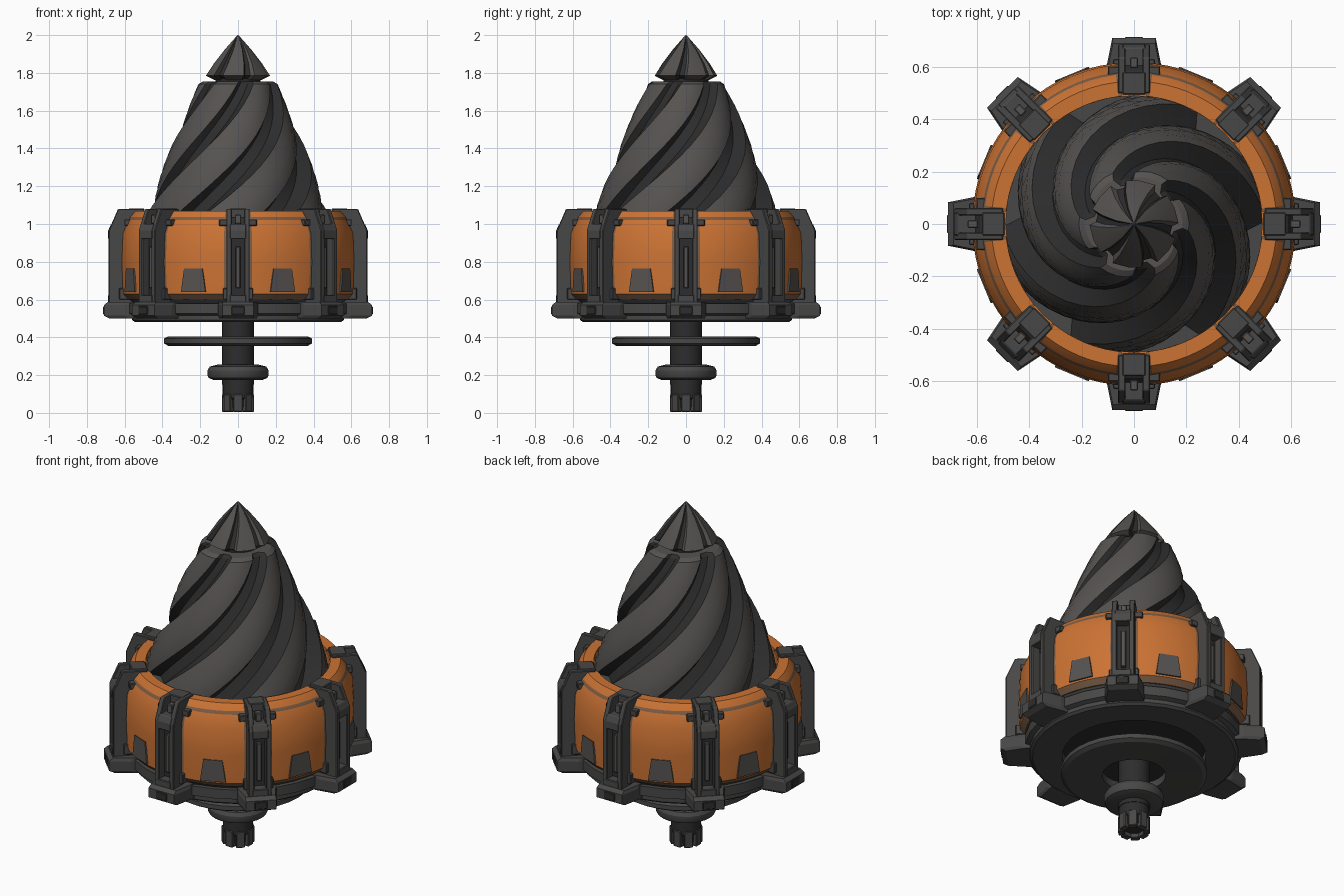
import bpy, bmesh
from math import sin, cos, pi, radians

cube = bpy.data.objects.get("Cube")
if cube:
    bpy.data.objects.remove(cube, do_unlink=True)


def material(name, color):
    m = bpy.data.materials.new(name)
    m.use_nodes = True
    m.diffuse_color = (*color, 1)
    m.node_tree.nodes["Principled BSDF"].inputs["Base Color"].default_value = (*color, 1)
    return m


ORANGE = material("orange_paint", (0.6, 0.17, 0.034))
WORN = material("worn_paint", (0.2, 0.11, 0.06))
STEEL = material("steel_grey", (0.092, 0.086, 0.081))
FRAME = material("frame_grey", (0.066, 0.064, 0.063))
DARK = material("dark_grey", (0.026, 0.026, 0.026))


def loft(name, rings, mats, wrap=False, accent=(), accent_rows=(), accent_caps=False,
         bevel=0, smooth=True):
    """Skin closed rings of points; accent columns, rows and caps take the second material."""
    bm = bmesh.new()
    rows = [[bm.verts.new(p) for p in ring] for ring in rings]
    n = len(rows[0])
    pairs = list(zip(rows, rows[1:])) + ([(rows[-1], rows[0])] if wrap else [])
    for j, (a, b) in enumerate(pairs):
        for i in range(n):
            k = (i + 1) % n
            f = bm.faces.new((a[i], a[k], b[k], b[i]))
            f.material_index = int(i in accent or j in accent_rows)
    if not wrap:
        for row in (rows[0], rows[-1]):
            bm.faces.new(row).material_index = int(accent_caps)
    bmesh.ops.recalc_face_normals(bm, faces=bm.faces)
    mesh = bpy.data.meshes.new(name)
    bm.to_mesh(mesh)
    bm.free()
    for m in mats:
        mesh.materials.append(m)
    obj = bpy.data.objects.new(name, mesh)
    bpy.context.collection.objects.link(obj)
    if bevel:
        mod = obj.modifiers.new("soft_edges", "BEVEL")
        mod.width, mod.segments = bevel, 1
    if smooth:
        bpy.ops.object.select_all(action="DESELECT")
        obj.select_set(True)
        bpy.context.view_layer.objects.active = obj
        bpy.ops.object.shade_smooth_by_angle(angle=radians(28))
    return obj


def polar(r, a, z):
    return (r * cos(a), r * sin(a), z)


def stack(name, profile, mat, n=24):
    """Solid turned part from (radius, height) pairs."""
    rings = [[polar(r, 2 * pi * i / n, z) for i in range(n)] for r, z in profile]
    return loft(name, rings, [mat])


def turned_ring(name, profile, mat, n=32):
    """Hollow turned part from a closed (radius, height) loop."""
    rings = [[polar(r, 2 * pi * j / n, z) for r, z in profile] for j in range(n)]
    return loft(name, rings, [mat], wrap=True)


def prism(name, profile, t0, t1, mat, bevel=0.004):
    """Radial (radius, height) outline extruded sideways from t0 to t1."""
    return loft(name, [[(r, t, z) for r, z in profile] for t in (t0, t1)],
                [mat], bevel=bevel, smooth=False)


def block(name, r0, r1, t0, t1, z0, z1, mat):
    return prism(name, [(r0, z0), (r1, z0), (r1, z1), (r0, z1)], t0, t1, mat)


def around(obj, count=8, start=0.0):
    """Repeat a part around the vertical axis, sharing its mesh."""
    obj.rotation_euler.z = start
    for i in range(1, count):
        c = obj.copy()
        c.name = f"{obj.name}_{i + 1}"
        c.rotation_euler.z = start + 2 * pi * i / count
        bpy.context.collection.objects.link(c)


# Drive shaft with notched end, collar and floating disc
stack("drive_shaft", [(0.085, 0.15), (0.085, 0.56)], DARK, 16)
stack("shaft_end", [(0.07, 0.03), (0.07, 0.07), (0.082, 0.08), (0.082, 0.18)], DARK, 16)
around(block("shaft_tooth", 0.05, 0.085, -0.024, 0.024, 0.005, 0.1, FRAME), 8)
stack("shaft_collar", [(0.13, 0.175), (0.155, 0.185), (0.162, 0.2), (0.162, 0.225),
                       (0.15, 0.245), (0.11, 0.255)], FRAME)
turned_ring("spacer_disc", [(0.17, 0.36), (0.37, 0.355), (0.392, 0.368), (0.392, 0.393),
                            (0.37, 0.405), (0.17, 0.405)], FRAME)

# Base plate, recessed underneath
turned_ring("base_plate", [(0.385, 0.48), (0.545, 0.48), (0.56, 0.492), (0.56, 0.515),
                           (0.585, 0.525), (0.585, 0.58), (0.385, 0.58)], FRAME)
stack("base_recess", [(0.4, 0.54), (0.4, 0.58)], DARK)

# Drum core and eight painted panels with worn edges
stack("drum_core", [(0.55, 0.57), (0.58, 0.6), (0.58, 0.95), (0.54, 1.0), (0.45, 1.0)], FRAME, 32)
outline = [(0.49, 0.6), (0.585, 0.6), (0.612, 0.63), (0.618, 0.8), (0.612, 0.95), (0.582, 1.02),
           (0.573, 1.037), (0.545, 1.07), (0.49, 1.07)]
spread = [-17, -15.6, -10, -5, 0, 5, 10, 15.6, 17]
panel_rings = [[polar(r, radians(a), z) for r, z in outline] for a in spread]
around(loft("drum_panel", panel_rings, [ORANGE, WORN], accent=(0, 1, 5),
            accent_rows=(0, len(spread) - 2), accent_caps=True), start=pi / 8)

# Inner rim closing the gaps between panels
turned_ring("drum_rim", [(0.49, 0.98), (0.56, 0.98), (0.56, 1.03), (0.535, 1.06), (0.49, 1.06)], ORANGE)

# Tapered latch plate low on each panel
latch = [[(r, s * w, z) for s, w, z in ((-1, 0.07, 0.64), (1, 0.07, 0.64),
                                        (1, 0.052, 0.765), (-1, 0.052, 0.765))]
         for r in (0.612, 0.621)]
around(loft("panel_latch", latch, [STEEL], smooth=False), start=pi / 8)

# Eight ribs: two rails, recessed web and cross bars
rail = [(0.56, 0.56), (0.685, 0.56), (0.685, 0.965), (0.635, 1.08), (0.5, 1.08), (0.5, 1.0)]
web = [(0.55, 0.56), (0.635, 0.56), (0.635, 0.95), (0.585, 1.035), (0.5, 1.035), (0.5, 1.0)]
bend = [(0.58, 0.92), (0.687, 0.92), (0.687, 0.966), (0.672, 1.0), (0.58, 1.0)]
crown = [(0.495, 1.0), (0.58, 1.0), (0.58, 1.082), (0.495, 1.082)]
around(prism("rib_web", web, -0.04, 0.04, DARK))
around(prism("rib_bend", bend, -0.045, 0.045, FRAME))
around(prism("rib_crown", crown, -0.045, 0.045, FRAME))
around(block("rib_window_bolt", 0.595, 0.635, -0.016, 0.016, 1.0, 1.05, STEEL))
around(block("rib_slot_bar", 0.6, 0.655, -0.013, 0.013, 0.66, 0.88, STEEL))
around(block("rib_sill", 0.56, 0.687, -0.045, 0.045, 0.56, 0.625, FRAME))
for side, s in (("left", 1), ("right", -1)):
    around(prism(f"rib_rail_{side}", rail, s * 0.032, s * 0.062, FRAME))
    around(block(f"rib_clamp_{side}", 0.55, 0.602, s * 0.05, s * 0.1, 0.99, 1.025, FRAME))
    around(block(f"rib_lug_{side}", 0.56, 0.63, s * 0.05, s * 0.08, 0.6, 0.66, FRAME))

# Splayed foot under each rib
foot = [(0.5, 0.105), (0.6, 0.105), (0.71, 0.083)]
foot += [(r, -t) for r, t in reversed(foot)]
foot_rings = [[(r * k, t * k, z) for r, t in foot]
              for k, z in ((0.96, 0.5), (1, 0.515), (1, 0.57), (0.97, 0.588))]
around(loft("rib_foot", foot_rings, [FRAME], smooth=False))
around(block("foot_pad", 0.66, 0.714, -0.035, 0.035, 0.52, 0.565, DARK))

# Helical drill: repeated tooth section of (phase, depth), twisted as it rises
TEETH = 6


def fluted(name, profile, section, twist, mats, accent):
    z0, z1 = profile[0][1], profile[-1][1]
    rings = []
    for r, z in profile:
        turn = twist * (z - z0) / (z1 - z0)
        rings.append([polar(r * d, 2 * pi * (k + p) / TEETH + turn, z)
                      for k in range(TEETH) for p, d in section])
    m = len(section)
    cols = {k * m + a for k in range(TEETH) for a in accent}
    return loft(name, rings, mats, accent=cols)


def drill_radius(z):
    t = (z - 0.99) / 0.75
    return 0.51 - 0.3 * t + 0.012 * sin(pi * t)


heights = [0.99 + 0.75 * i / 14 for i in range(15)]
fluted("drill_cone", [(drill_radius(z), z) for z in heights] + [(0.185, 1.755)],
       [(0.0, 1.0), (0.15, 1.0), (0.32, 0.99), (0.48, 0.97), (0.6, 0.94), (0.68, 0.82), (0.9, 0.83)],
       radians(115), [STEEL, DARK], (4, 5, 6))

# Notched drill tip on a short neck
stack("tip_neck", [(0.12, 1.74), (0.12, 1.78)], DARK, 16)
fluted("drill_tip", [(0.125, 1.762), (0.17, 1.785), (0.128, 1.85), (0.07, 1.925), (0.003, 2.0)],
       [(0.0, 1.0), (0.35, 0.98), (0.65, 0.99), (0.73, 0.84), (0.92, 0.86)],
       radians(15), [STEEL, DARK], (2, 3))
